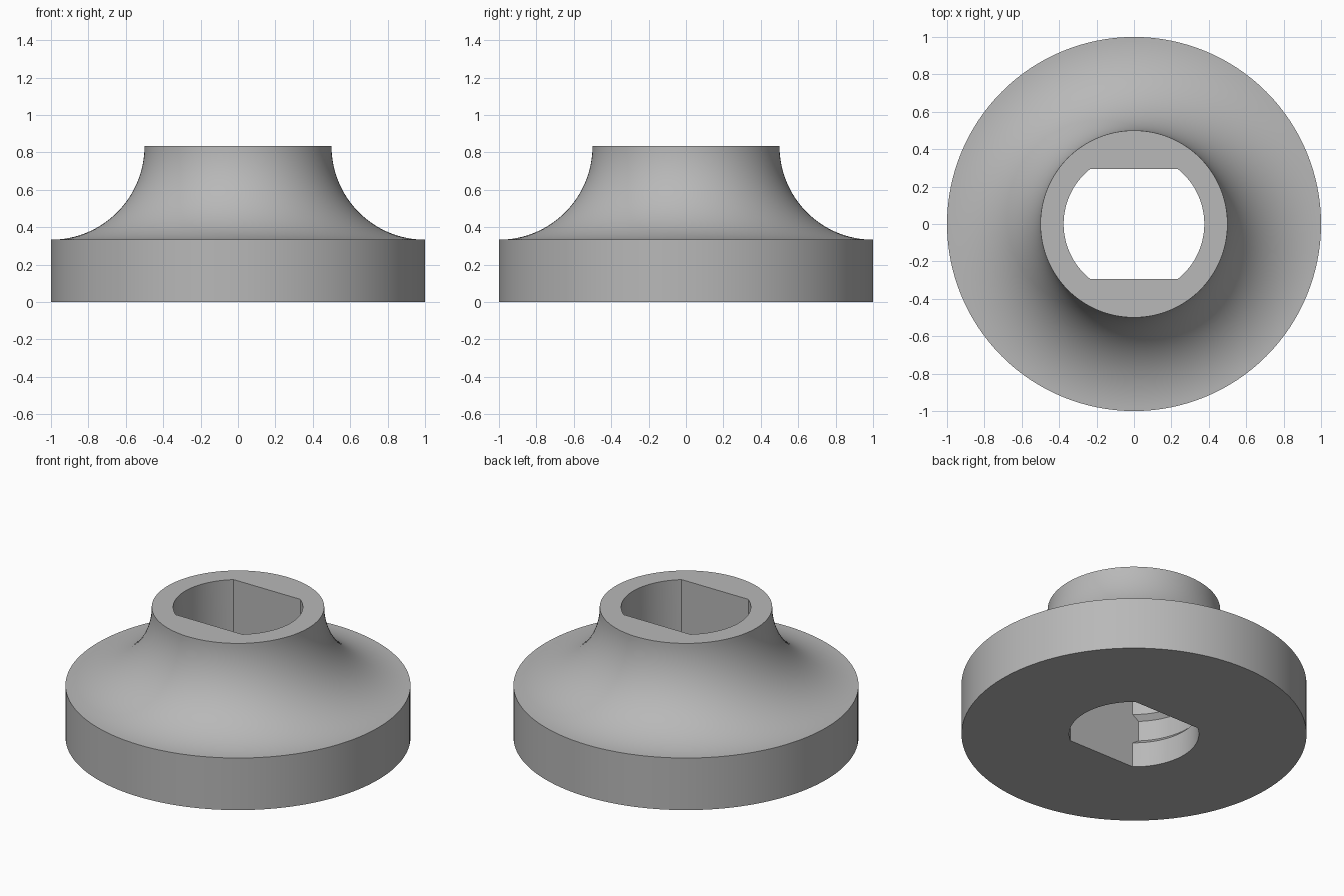
import bpy, bmesh, math
from mathutils import Vector

if "Cube" in bpy.data.objects:
    bpy.data.objects.remove(bpy.data.objects["Cube"], do_unlink=True)

SEGMENTS = 128
HEIGHT, RIM_Z = 0.833, 0.333      # full height, top of the flange side
NECK_R, BORE_R = 0.5, 0.376       # neck and bore radii
FLAT_Y = 0.293                    # distance of the bore flats from the axis

grey = bpy.data.materials.new("plain grey")
grey.use_nodes = True
colour = (0.48, 0.48, 0.48, 1)
grey.diffuse_color = colour
grey.node_tree.nodes["Principled BSDF"].inputs["Base Color"].default_value = colour


def revolve(profile):
    """Spin (radius, z) points that start and end on the axis into a closed solid."""
    bm = bmesh.new()
    verts = [bm.verts.new((r, 0, z)) for r, z in profile]
    edges = [bm.edges.new(pair) for pair in zip(verts, verts[1:])]
    bmesh.ops.spin(bm, geom=verts + edges, cent=(0, 0, 0), axis=(0, 0, 1),
                   angle=math.tau, steps=SEGMENTS, use_merge=True)
    bmesh.ops.remove_doubles(bm, verts=bm.verts, dist=1e-5)
    bmesh.ops.dissolve_degenerate(bm, edges=bm.edges, dist=1e-6)
    bmesh.ops.recalc_face_normals(bm, faces=bm.faces)
    return bm


def add_object(name, bm):
    mesh = bpy.data.meshes.new(name)
    bm.to_mesh(mesh)
    bm.free()
    mesh.materials.append(grey)
    obj = bpy.data.objects.new(name, mesh)
    bpy.context.collection.objects.link(obj)
    return obj


# Flange sweeping up into the neck through a quarter-circle cove
cove_r = HEIGHT - RIM_Z
cove = []
for i in range(33):
    a = math.radians(90) * i / 32
    cove.append((1 - cove_r * math.sin(a), HEIGHT - cove_r * math.cos(a)))
body = add_object("flanged_collar", revolve([(0, 0), (1, 0)] + cove + [(0, HEIGHT)]))

# Bore with a chamfered snap groove, cut flat on the front and back
groove_r = BORE_R + 0.03
bore = revolve([(0, -0.1), (BORE_R, -0.1), (BORE_R, 0.16), (groove_r, 0.19),
                (groove_r, 0.32), (BORE_R, 0.35), (BORE_R, HEIGHT + 0.1),
                (0, HEIGHT + 0.1)])
for side in (-1, 1):
    cut = bmesh.ops.bisect_plane(bore, geom=bore.verts[:] + bore.edges[:] + bore.faces[:],
                                 plane_co=Vector((0, side * FLAT_Y, 0)),
                                 plane_no=Vector((0, side, 0)), clear_outer=True)
    rim = [e for e in cut["geom_cut"] if isinstance(e, bmesh.types.BMEdge)]
    bmesh.ops.contextual_create(bore, geom=rim)
bmesh.ops.recalc_face_normals(bore, faces=bore.faces)
cutter = add_object("bore_cutter", bore)
cutter.hide_render = True

# Cut the bore through the collar
mod = body.modifiers.new("bore", "BOOLEAN")
mod.operation = "DIFFERENCE"
mod.solver = "EXACT"
mod.object = cutter
bpy.context.view_layer.objects.active = body
body.select_set(True)
bpy.ops.object.modifier_apply(modifier=mod.name)
bpy.data.objects.remove(cutter, do_unlink=True)
bpy.ops.object.shade_smooth_by_angle(angle=math.radians(30))
